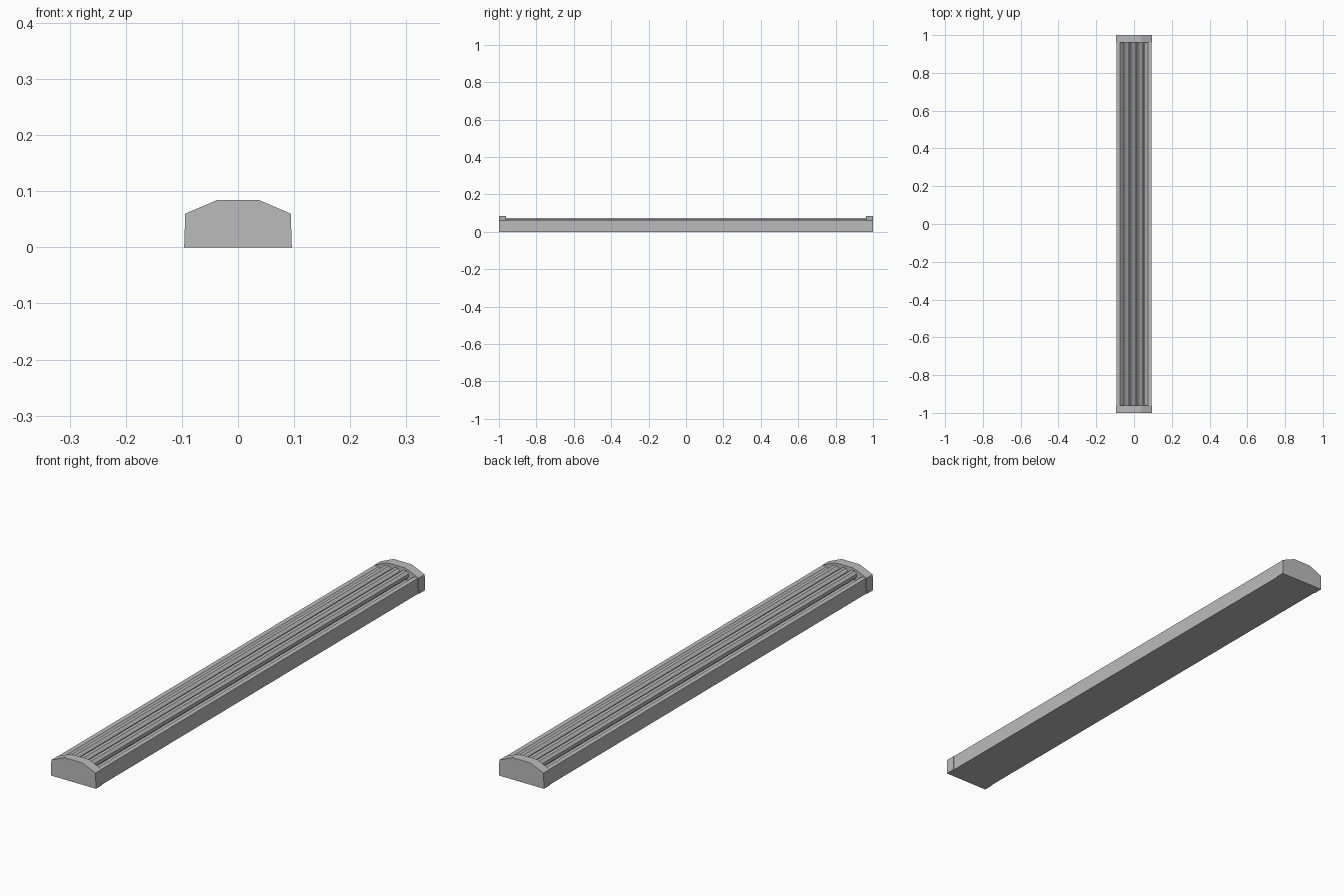
import bpy
import bmesh
from math import sin, cos, pi

cube = bpy.data.objects.get("Cube")
if cube:
    bpy.data.objects.remove(cube, do_unlink=True)

grey = bpy.data.materials.new("plain grey")
grey.use_nodes = True
grey.diffuse_color = (0.5, 0.5, 0.5, 1)
grey.node_tree.nodes["Principled BSDF"].inputs["Base Color"].default_value = (0.5, 0.5, 0.5, 1)


def extrude_profile(name, points, y0, y1):
    """Sweep a closed (x, z) outline along y."""
    bm = bmesh.new()
    face = bm.faces.new([bm.verts.new((x, y0, z)) for x, z in points])
    result = bmesh.ops.extrude_face_region(bm, geom=[face])
    moved = [v for v in result["geom"] if isinstance(v, bmesh.types.BMVert)]
    bmesh.ops.translate(bm, verts=moved, vec=(0, y1 - y0, 0))
    bmesh.ops.recalc_face_normals(bm, faces=bm.faces)
    mesh = bpy.data.meshes.new(name)
    bm.to_mesh(mesh)
    bm.free()
    mesh.materials.append(grey)
    obj = bpy.data.objects.new(name, mesh)
    bpy.context.collection.objects.link(obj)
    return obj


def mirrored(half):
    """Complete a right-hand outline with its left-hand half."""
    return half + [(-x, z) for x, z in reversed(half)]


CAP_INNER = 0.962

# Trough housing with raised lips and sloped inner walls
trough = mirrored([(0.093, 0), (0.093, 0.06), (0.075, 0.06), (0.056, 0.04)])
extrude_profile("housing", trough, -CAP_INNER, CAP_INNER)

# End caps, slightly wider at the base
cap = mirrored([(0.096, 0), (0.094, 0.06), (0.038, 0.084)])
extrude_profile("front_end_cap", cap, -1, -CAP_INNER)
extrude_profile("back_end_cap", cap, CAP_INNER, 1)

# Three eight-sided lamp tubes
radius = 0.017
for name, x in (("right_tube", -0.037), ("middle_tube", 0), ("left_tube", 0.037)):
    angles = [(i + 0.5) * pi / 4 for i in range(8)]
    outline = [(x + radius * cos(a), 0.059 + radius * sin(a)) for a in angles]
    extrude_profile(name, outline, -CAP_INNER, CAP_INNER)
